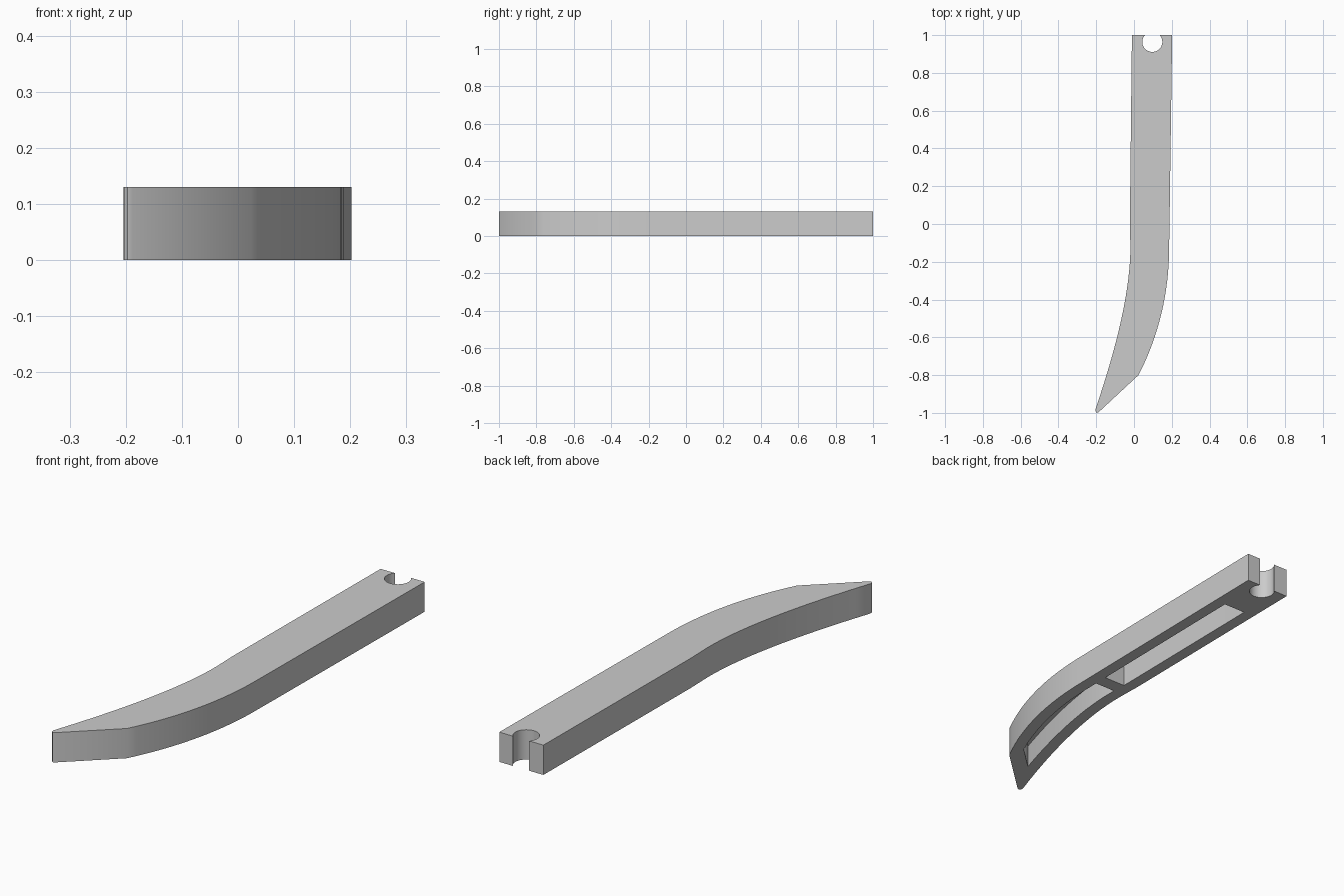
import bpy, bmesh, math
from mathutils import Vector

if "Cube" in bpy.data.objects:
    bpy.data.objects.remove(bpy.data.objects["Cube"], do_unlink=True)

HEIGHT = 0.13
POCKET_DEPTH = 0.1
RIM = 0.053

grey = bpy.data.materials.new("plain grey")
grey.use_nodes = True
grey.diffuse_color = (0.6, 0.6, 0.6, 1)
grey.node_tree.nodes["Principled BSDF"].inputs["Base Color"].default_value = (0.6, 0.6, 0.6, 1)


def curve(a, control, b, steps=16):
    """Points of a quadratic curve from a to b."""
    a, control, b = Vector(a), Vector(control), Vector(b)
    ts = [i / steps for i in range(steps + 1)]
    return [a * (1 - t) ** 2 + control * 2 * t * (1 - t) + b * t ** 2 for t in ts]


def x_at(edge, y):
    """x of a side edge (listed from back to front) at a given y."""
    for p, q in zip(edge, edge[1:]):
        if q.y <= y <= p.y:
            return p.x + (q.x - p.x) * (p.y - y) / (p.y - q.y)


def prism(name, outline, bottom, top):
    """Solid made by raising a flat outline."""
    bm = bmesh.new()
    face = bm.faces.new([bm.verts.new((p[0], p[1], bottom)) for p in outline])
    raised = bmesh.ops.extrude_face_region(bm, geom=[face])["geom"]
    verts = [v for v in raised if isinstance(v, bmesh.types.BMVert)]
    bmesh.ops.translate(bm, verts=verts, vec=(0, 0, top - bottom))
    bmesh.ops.recalc_face_normals(bm, faces=bm.faces)
    mesh = bpy.data.meshes.new(name)
    bm.to_mesh(mesh)
    bm.free()
    mesh.materials.append(grey)
    obj = bpy.data.objects.new(name, mesh)
    bpy.context.collection.objects.link(obj)
    return obj


# Side edges, back to front
left_edge = [Vector((0.202, 1)), Vector((0.188, 0))] + curve(
    (0.186, -0.12), (0.186, -0.485), (0.024, -0.8))
right_edge = [Vector((-0.011, 1)), Vector((-0.022, 0))] + curve(
    (-0.019, -0.12), (-0.019, -0.44), (-0.204, -0.98))

# Curved bar with a small rounded tip
tip = [(-0.203, -0.992), (-0.197, -1), (-0.188, -0.997)]
bar = prism("curved_bar", right_edge + tip + left_edge[::-1], 0, HEIGHT)


def pocket(name, y_back, y_right, y_left):
    """Recess in the underside that follows the side edges at rim distance."""
    def side(edge, y_front, shift):
        ys = [y_back] + [p.y for p in edge if y_front < p.y < y_back] + [y_front]
        return [(x_at(edge, y) + shift, y) for y in ys]
    outline = side(right_edge, y_right, RIM) + side(left_edge, y_left, -RIM)[::-1]
    return prism(name, outline, -0.05, POCKET_DEPTH)


# Round notch open at the back end
circle = [(0.097 + 0.053 * math.cos(a), 0.964 + 0.053 * math.sin(a))
          for a in (math.tau * i / 40 for i in range(40))]

cutters = [
    pocket("back_pocket", 0.778, -0.03, -0.03),
    pocket("front_pocket", -0.093, -0.824, -0.724),
    prism("end_notch", circle, -0.05, HEIGHT + 0.05),
]

bpy.context.view_layer.objects.active = bar
for cutter in cutters:
    cutter.hide_render = True
    mod = bar.modifiers.new(cutter.name, "BOOLEAN")
    mod.operation = "DIFFERENCE"
    mod.solver = "EXACT"
    mod.object = cutter
    bpy.ops.object.modifier_apply(modifier=mod.name)
    bpy.data.objects.remove(cutter, do_unlink=True)

# Smooth curved walls, sharp corners
bpy.ops.object.select_all(action="DESELECT")
bar.select_set(True)
bpy.ops.object.shade_smooth_by_angle(angle=math.radians(30))
